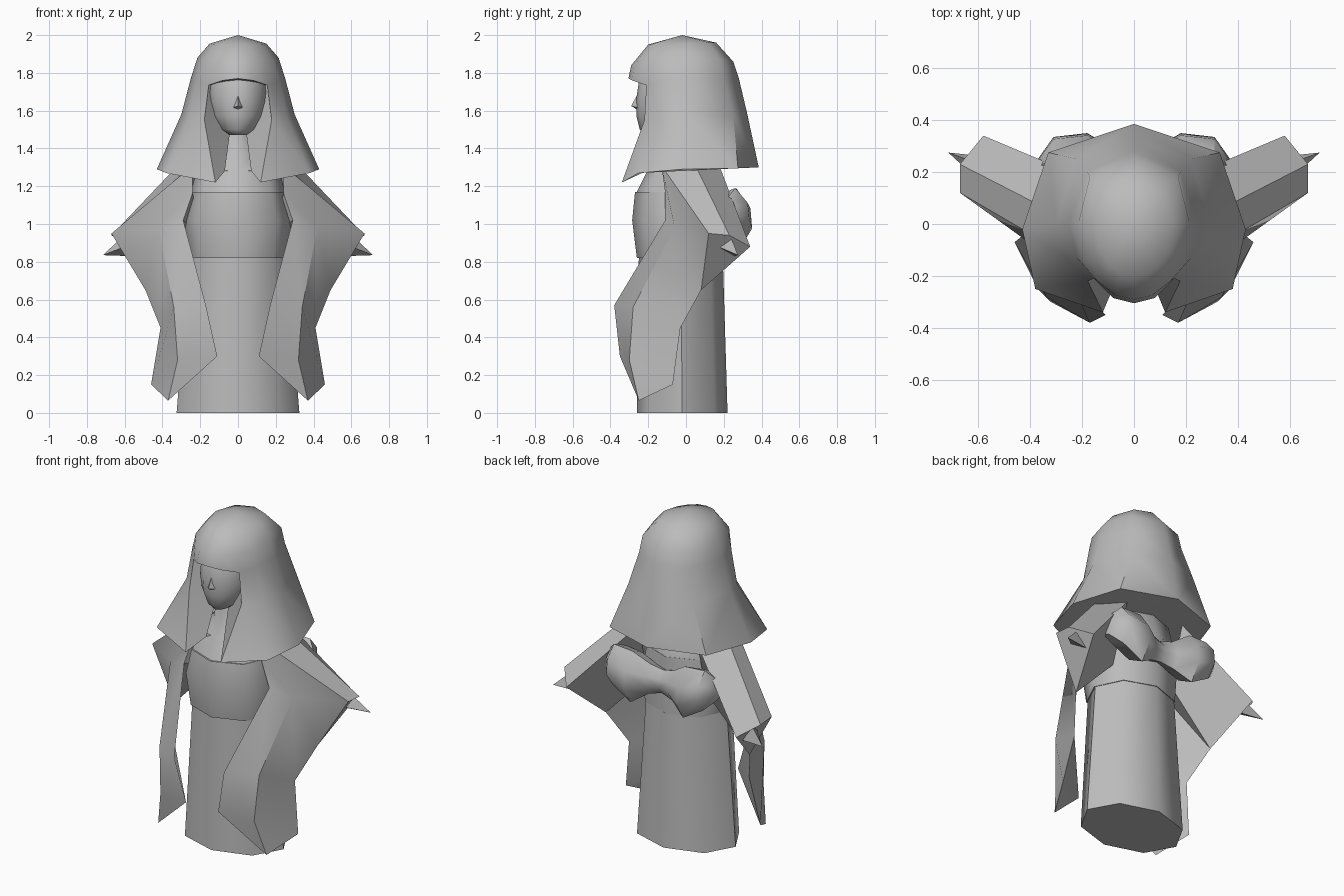
import bpy, bmesh
from math import radians, sin, cos, tau

if "Cube" in bpy.data.objects:
    bpy.data.objects.remove(bpy.data.objects["Cube"])

stone = bpy.data.materials.new("plain grey")
stone.use_nodes = True
grey = (0.5, 0.5, 0.5, 1)
stone.diffuse_color = grey
stone.node_tree.nodes["Principled BSDF"].inputs["Base Color"].default_value = grey


def finish(name, bm, angle=55):
    """Turn a bmesh into a named, smooth shaded object."""
    bmesh.ops.recalc_face_normals(bm, faces=bm.faces)
    mesh = bpy.data.meshes.new(name)
    bm.to_mesh(mesh)
    bm.free()
    for poly in mesh.polygons:
        poly.use_smooth = True
    mesh.set_sharp_from_angle(angle=radians(angle))
    mesh.materials.append(stone)
    obj = bpy.data.objects.new(name, mesh)
    bpy.context.collection.objects.link(obj)


def mirror(bm):
    geom = bm.verts[:] + bm.edges[:] + bm.faces[:]
    bmesh.ops.mirror(bm, geom=geom, axis='X', merge_dist=0.001)


def bridge(bm, a, b, closed=True):
    n = len(a)
    for i in range(n if closed else n - 1):
        j = (i + 1) % n
        bm.faces.new((a[i], a[j], b[j], b[i]))


def upright_loft(name, rings, sides=8):
    """Loft oval rings given as height, half width, front y, back y."""
    bm = bmesh.new()
    loops = []
    for z, rx, front, back in rings:
        mid, ry = (front + back) / 2, (back - front) / 2
        loops.append([bm.verts.new((rx * sin(tau * k / sides),
                                    mid - ry * cos(tau * k / sides), z))
                      for k in range(sides)])
    for a, b in zip(loops, loops[1:]):
        bridge(bm, a, b)
    bm.faces.new(loops[0])
    bm.faces.new(loops[-1])
    finish(name, bm)


# Robe, sash and chest
upright_loft("skirt", [(0, .325, -.26, .22), (.82, .26, -.25, .195)])
upright_loft("sash", [(.82, .265, -.26, .2), (1.02, .29, -.285, .2),
                      (1.17, .25, -.27, .2)])
upright_loft("chest_and_neck", [(1.16, .25, -.265, .2), (1.29, .22, -.2, .17),
                                (1.37, .11, -.16, .08), (1.55, .08, -.14, .06)])

# Face with a small nose
upright_loft("face", [(1.47, .05, -.22, 0), (1.5, .1, -.245, .05),
                      (1.57, .142, -.262, .1), (1.65, .155, -.265, .1),
                      (1.75, .155, -.25, .1), (1.84, .13, -.2, .1)], 14)
bm = bmesh.new()
tip, brow, base, wing = [bm.verts.new(p) for p in (
    (0, -.29, 1.625), (0, -.255, 1.69), (0, -.25, 1.6), (.03, -.25, 1.615))]
bm.faces.new((tip, brow, wing))
bm.faces.new((tip, wing, base))
mirror(bm)
finish("nose", bm)

# Headcloth: half rows run from the back round to the front
cloth_rows = [
    [(0, .385, 1.3), (.33, .275, 1.295), (.43, -.02, 1.29), (.38, -.25, 1.27), (.12, -.34, 1.22)],
    [(0, .325, 1.58), (.22, .25, 1.58), (.3, 0, 1.58), (.26, -.13, 1.56), (.178, -.22, 1.55)],
    [(0, .28, 1.77), (.18, .2, 1.77), (.25, 0, 1.77), (.22, -.13, 1.76), (.155, -.21, 1.735),
     (.08, -.285, 1.76), (0, -.305, 1.77)],
    [(0, .25, 1.86), (.17, .18, 1.87), (.215, 0, 1.88), (.19, -.14, 1.86), (.14, -.22, 1.85),
     (.07, -.275, 1.84), (0, -.29, 1.84)],
    [(0, .16, 1.96), (.1, .12, 1.96), (.15, 0, 1.955), (.13, -.1, 1.95), (.09, -.16, 1.95),
     (.05, -.19, 1.95), (0, -.2, 1.95)],
]
bm = bmesh.new()
rows = [[bm.verts.new(p) for p in row] for row in cloth_rows]
for a, b in zip(rows, rows[1:]):
    n = min(len(a), len(b))
    bridge(bm, a[:n], b[:n], closed=False)
crown = bm.verts.new((0, -.02, 2))
for a, b in zip(rows[-1], rows[-1][1:]):
    bm.faces.new((a, b, crown))
# Turned-in front edges beside the face, the fringe underside and the hem underside
inner = [bm.verts.new(p) for p in ((.07, -.21, 1.28), (.045, -.16, 1.47), (.14, -.1, 1.735))]
bridge(bm, [row[4] for row in rows[:3]], inner, closed=False)
under = bm.verts.new((0, -.12, 1.75))
bm.faces.new(rows[2][4:] + [under, inner[2]])
centre = bm.verts.new((0, -.1, 1.29))
bm.faces.new(rows[0] + [inner[0], centre])
mirror(bm)
finish("headcloth", bm, 50)

# Wide sleeves with hanging front panels
points = dict(
    neck=(.24, -.13, 1.31), top=(.3, .04, 1.33), back=(.2, .18, 1.3), armpit=(.2, .08, .95),
    cuff_front=(.67, .12, .95), cuff_top=(.67, .23, .94), cuff_back=(.58, .34, .88),
    cuff_low=(.49, .08, .65),
    edge_a=(.24, -.11, 1.165), edge_b=(.29, -.11, 1.02), edge_c=(.17, -.38, .57),
    edge_d=(.11, -.35, .3), tip=(.37, -.25, .065), corner=(.46, -.07, .15),
    side=(.41, -.03, .45),
    fold_a=(.42, -.06, .98), fold_b=(.34, -.28, .56), fold_c=(.32, -.3, .28))
panels = [
    # upper arm and cuff
    "neck top cuff_top cuff_front", "top back cuff_back cuff_top",
    "back armpit cuff_low cuff_back", "cuff_front cuff_top cuff_back cuff_low",
    # outside of the hanging panel
    "neck cuff_front fold_a edge_a", "edge_a fold_a edge_b",
    "edge_b fold_a fold_b edge_c", "edge_c fold_b fold_c edge_d",
    "edge_d fold_c tip", "fold_c corner tip", "fold_b side corner fold_c",
    "fold_a cuff_low side fold_b", "fold_a cuff_front cuff_low",
    # inside of the hanging panel and the shoulder
    "armpit edge_b cuff_low", "cuff_low edge_b edge_c side",
    "side edge_c edge_d corner", "corner edge_d tip",
    "neck edge_a edge_b armpit back top",
]
bm = bmesh.new()
verts = {name: bm.verts.new(p) for name, p in points.items()}
for panel in panels:
    bm.faces.new([verts[name] for name in panel.split()])
mirror(bm)
finish("sleeves", bm, 40)

# Pointed hands poking out of the cuffs
bm = bmesh.new()
tip = bm.verts.new((.715, .275, .835))
base = [bm.verts.new(p) for p in ((.6, .17, .88), (.62, .24, .925), (.57, .26, .83))]
for i in range(3):
    bm.faces.new((base[i], base[i - 1], tip))
bm.faces.new(base)
mirror(bm)
finish("hands", bm, 20)

# Bow at the back: stations as x, middle height, half height, back y
bm = bmesh.new()
loops = []
front = .17
profile = [(0, -.6), (.65, -1), (1, -.35), (.95, .35), (.55, 1), (0, .7)]
for x, z, h, back in [(0, 1.03, .07, .27), (.08, 1.03, .09, .29), (.18, 1.03, .155, .35),
                      (.31, 1.07, .12, .335), (.37, 1.07, .06, .25)]:
    loops.append([bm.verts.new((x, front + (back - front) * u, z + h * v))
                  for u, v in profile])
for a, b in zip(loops, loops[1:]):
    bridge(bm, a, b)
bm.faces.new(loops[-1])
mirror(bm)
finish("bow", bm, 50)
